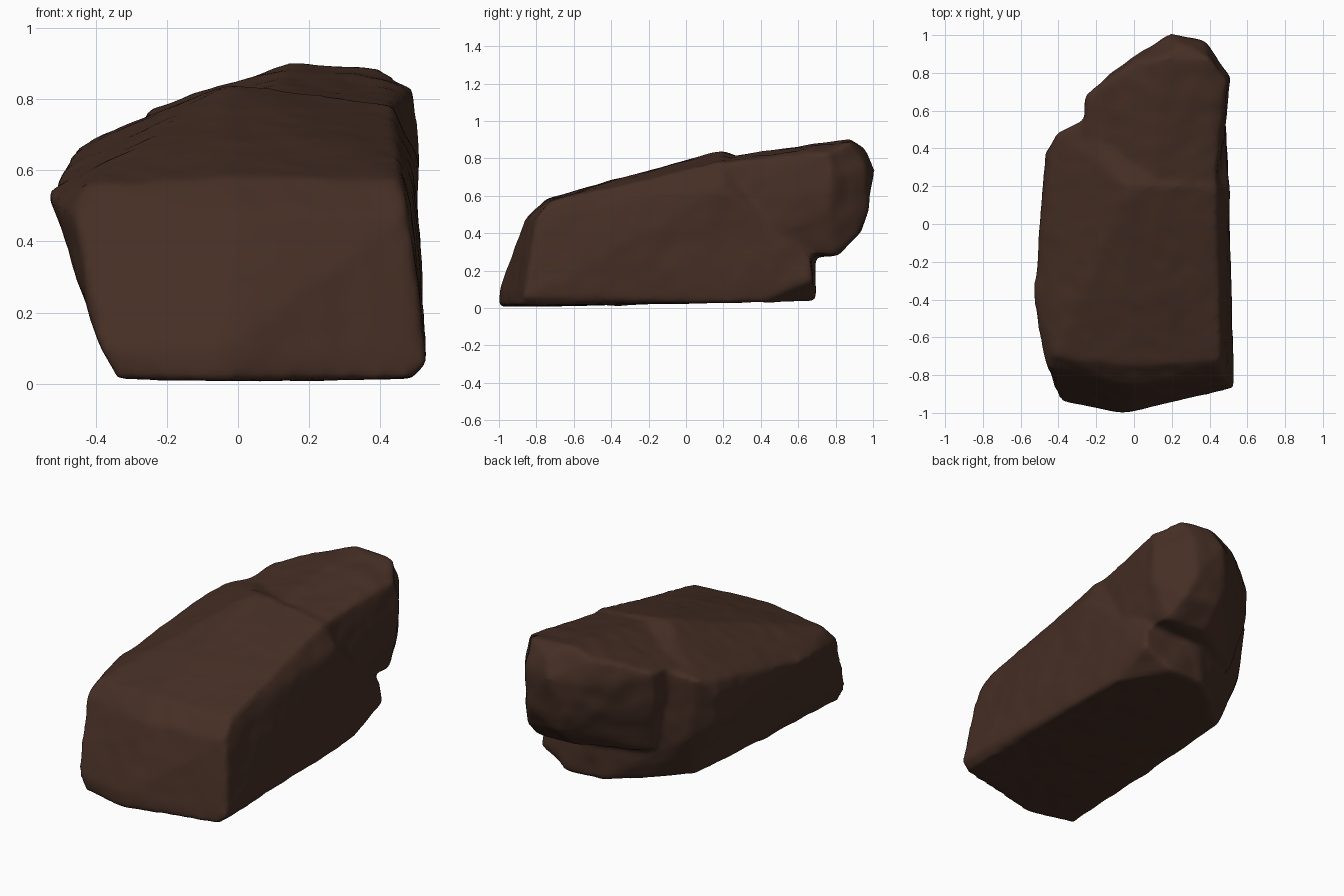
import bpy
import bmesh
from mathutils import noise

old = bpy.data.objects.get("Cube")
if old:
    bpy.data.objects.remove(old, do_unlink=True)


def make_material(name, colour):
    material = bpy.data.materials.new(name)
    material.use_nodes = True
    material.diffuse_color = colour
    shader = next(n for n in material.node_tree.nodes if n.type == "BSDF_PRINCIPLED")
    shader.inputs["Base Color"].default_value = colour
    shader.inputs["Roughness"].default_value = 0.9
    return material


def add_hull(target, corners):
    """Add the convex chunk spanned by the given corners."""
    chunk = bmesh.new()
    for corner in corners:
        chunk.verts.new(corner)
    result = bmesh.ops.convex_hull(chunk, input=chunk.verts)
    unused = {e for e in result["geom_interior"] + result["geom_unused"]
              if isinstance(e, bmesh.types.BMVert)}
    bmesh.ops.delete(chunk, geom=list(unused), context="VERTS")
    bmesh.ops.recalc_face_normals(chunk, faces=chunk.faces)
    temporary = bpy.data.meshes.new("chunk")
    chunk.to_mesh(temporary)
    chunk.free()
    target.from_mesh(temporary)
    bpy.data.meshes.remove(temporary)


# Main slab: sloping front, rising top and undercut left side
slab = [
    # foot of the front
    (-.34, -.94, .01), (-.08, -1, .005), (0, -.99, .005), (.49, -.88, .015),
    (.53, -.865, .06), (-.39, -.94, .1), (-.05, -1, .1),
    # brow of the front
    (-.46, -.76, .48), (0, -.86, .48), (.48, -.8, .48),
    (-.42, -.7, .56), (0, -.75, .585), (.46, -.72, .575),
    # left shoulder
    (-.51, -.55, .5), (-.53, -.38, .53), (-.47, .38, .58),
    (-.455, .35, .66), (-.41, .48, .69), (-.27, .55, .73),
    (-.45, .36, .4), (-.35, .48, .33),
    # ridge and right shoulder
    (-.03, .2, .845), (.07, .2, .83), (.43, .2, .785), (.5, .2, .64),
    # heel at the back
    (-.31, .36, .06), (-.12, .55, .07), (.08, .68, .045), (.3, .69, .04),
    (.48, .4, .03), (.48, .67, .15), (.1, .69, .26), (.47, .67, .26),
]

# Overhanging ledge at the back
ledge = [
    # upper rim
    (-.26, .32, .73), (-.26, .68, .77), (0, .86, .85), (.15, .88, .905),
    (.4, .88, .885), (.49, .76, .83), (.43, .2, .775), (.1, .25, .815),
    # nose
    (.25, .96, .86), (.2, 1.01, .74), (.38, .96, .76), (.51, .78, .7),
    (.02, .91, .7), (.12, .95, .52), (.36, .97, .5), (.5, .76, .5),
    # underside
    (.18, .94, .41), (.4, .91, .38), (.18, .82, .285), (.43, .8, .285),
    (.46, .2, .3), (-.2, .3, .4), (-.2, .6, .26), (-.26, .66, .56),
]

shape = bmesh.new()
add_hull(shape, slab)
add_hull(shape, ledge)
mesh = bpy.data.meshes.new("rock")
shape.to_mesh(mesh)
shape.free()
rock = bpy.data.objects.new("rock", mesh)
bpy.context.collection.objects.link(rock)

# Fuse the chunks and wear down their edges
fuse = rock.modifiers.new("fuse", "REMESH")
fuse.mode = "VOXEL"
fuse.voxel_size = 0.018
wear = rock.modifiers.new("wear", "SMOOTH")
wear.factor = 0.5
wear.iterations = 6
bpy.context.view_layer.update()
graph = bpy.context.evaluated_depsgraph_get()
worn = bpy.data.meshes.new_from_object(rock.evaluated_get(graph))
rock.modifiers.clear()
rock.data = worn
bpy.data.meshes.remove(mesh)
worn.name = "rock"

# Weathered bumps, stronger on the broken back
surface = bmesh.new()
surface.from_mesh(worn)
surface.normal_update()
shifts = []
for vert in surface.verts:
    p = vert.co
    broken = max(0.0, min(1.0, (p.y - 0.45) * 3))
    bump = noise.noise(p * 4) * 0.005 + noise.noise(p * 11) * 0.004
    bump += broken * noise.noise(p * 7) * 0.01
    shifts.append(vert.normal * bump)
for vert, shift in zip(surface.verts, shifts):
    vert.co += shift
surface.to_mesh(worn)
surface.free()

worn.materials.clear()
worn.materials.append(make_material("dark brown stone", (0.06, 0.028, 0.018, 1)))
for face in worn.polygons:
    face.material_index = 0
    face.use_smooth = True
